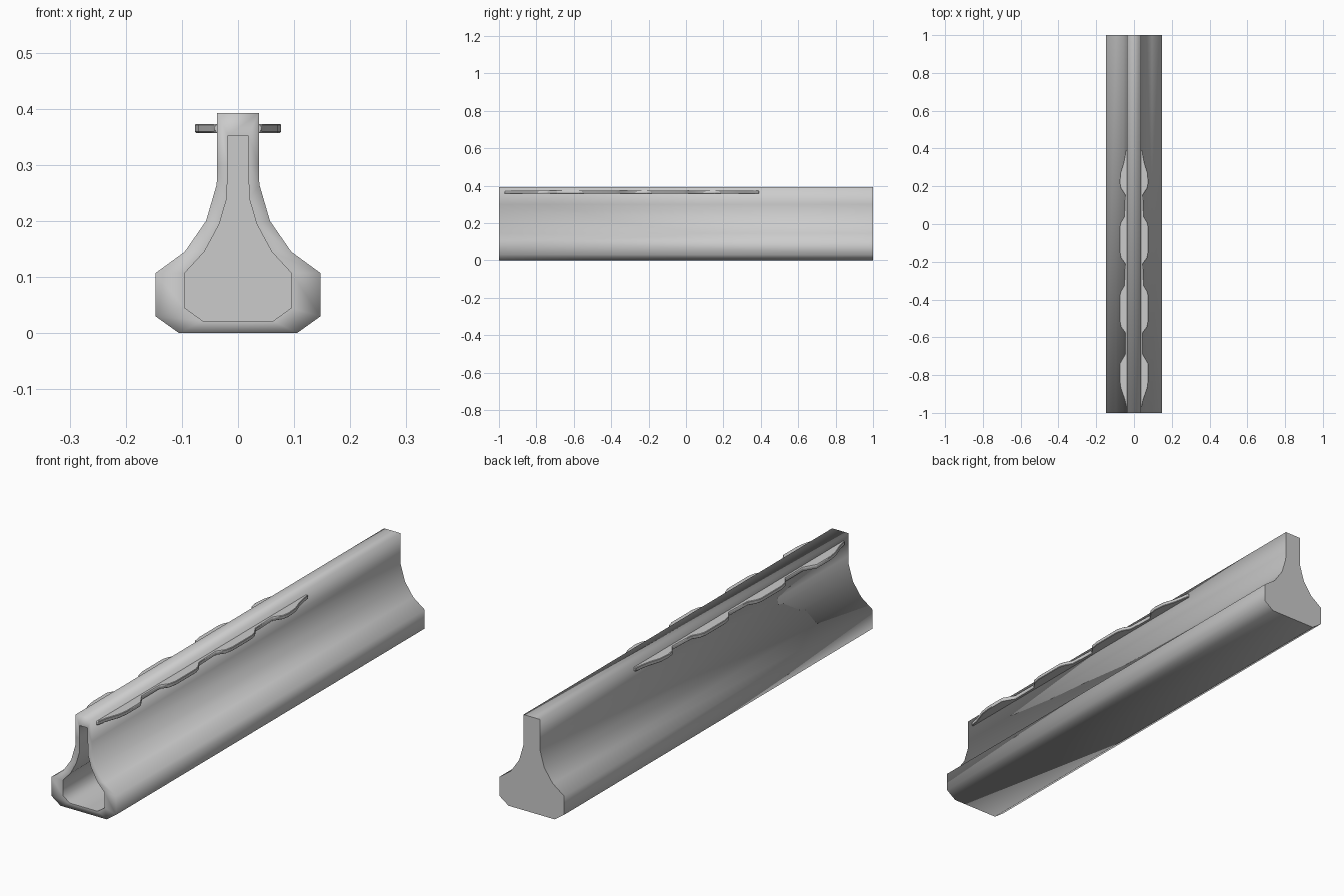
import bpy, bmesh

if "Cube" in bpy.data.objects:
    bpy.data.objects.remove(bpy.data.objects["Cube"])

# right half profiles (x, z), bottom to top
OUTER = [(0.105, 0), (0.147, 0.03), (0.147, 0.107), (0.095, 0.145),
         (0.057, 0.2), (0.038, 0.265), (0.037, 0.3), (0.037, 0.392)]
INNER = [(0.063, 0.022), (0.095, 0.045), (0.095, 0.107), (0.06, 0.145),
         (0.033, 0.195), (0.02, 0.24), (0.018, 0.3), (0.018, 0.352)]


def finish(bm, name):
    bmesh.ops.recalc_face_normals(bm, faces=bm.faces)
    mesh = bpy.data.meshes.new(name)
    bm.to_mesh(mesh)
    bm.free()
    obj = bpy.data.objects.new(name, mesh)
    bpy.context.collection.objects.link(obj)
    return obj


def loop(bm, half, y):
    pts = half + [(-x, z) for x, z in reversed(half)]
    return [bm.verts.new((x, y, z)) for x, z in pts]


def bridge(bm, a, b):
    n = len(a)
    for i in range(n):
        j = (i + 1) % n
        bm.faces.new((a[i], a[j], b[j], b[i])).smooth = True


# hollow body: open front rim, closed back
bm = bmesh.new()
back = loop(bm, OUTER, 1)
front = loop(bm, OUTER, -1)
rim = loop(bm, INNER, -1)
deep = loop(bm, INNER, 0.97)
for a, b in ((back, front), (front, rim), (rim, deep)):
    bridge(bm, a, b)
for ring in (back, deep):
    bm.faces.new(ring)
for ring in (back, rim, deep):
    for i, v in enumerate(ring):
        bm.edges.get((v, ring[i - 1])).smooth = False
finish(bm, "hollow_body")

# scalloped side strips: outline (y, x)
EDGE = [(-0.97, 0.042), (-0.93, 0.05), (-0.87, 0.071), (-0.83, 0.077),
        (-0.74, 0.077), (-0.69, 0.048)]
for c in (-0.45, -0.085):
    EDGE += [(c - 0.125, 0.048), (c - 0.095, 0.07), (c - 0.06, 0.077),
             (c + 0.07, 0.077), (c + 0.095, 0.07), (c + 0.125, 0.052)]
EDGE += [(0.155, 0.048), (0.19, 0.071), (0.22, 0.077), (0.27, 0.073),
         (0.32, 0.057), (0.36, 0.049), (0.39, 0.045)]

for side, name in ((1, "right_side_strip"), (-1, "left_side_strip")):
    bm = bmesh.new()
    outline = [(-0.97, 0.034)] + EDGE + [(0.39, 0.034)]
    low = [bm.verts.new((side * x, y, 0.357)) for y, x in outline]
    high = [bm.verts.new((side * x, y, 0.373)) for y, x in outline]
    bridge(bm, low, high)
    bm.faces.new(low)
    bm.faces.new(high)
    strip = finish(bm, name)
    bev = strip.modifiers.new("soft_edges", "BEVEL")
    bev.width = 0.002
    bev.limit_method = 'ANGLE'
    bpy.context.view_layer.objects.active = strip
    strip.select_set(True)
    bpy.ops.object.shade_smooth_by_angle(angle=0.7)
    strip.select_set(False)
